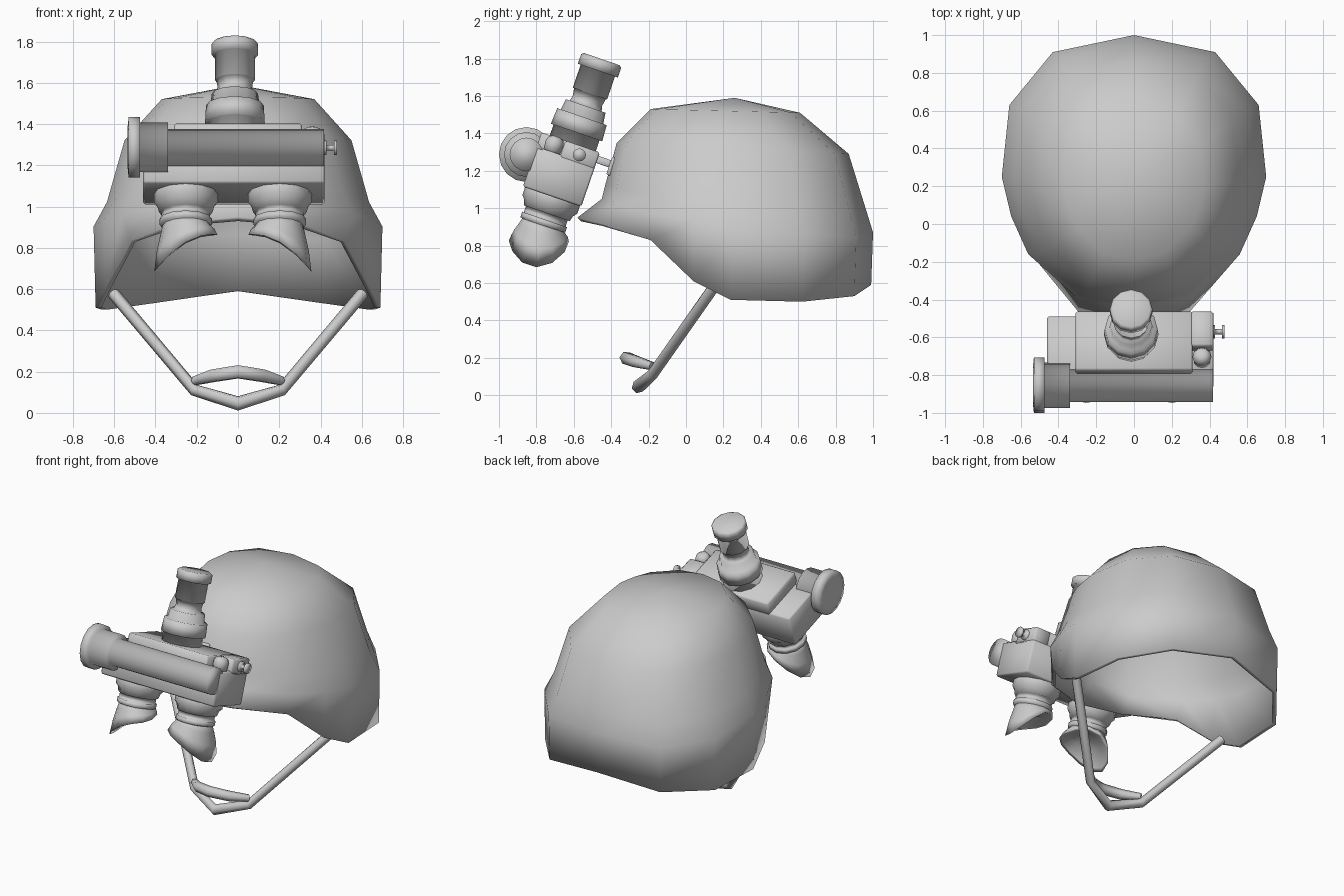
import bpy, bmesh, math
from mathutils import Matrix

if "Cube" in bpy.data.objects:
    bpy.data.objects.remove(bpy.data.objects["Cube"])

GREY = bpy.data.materials.new("grey")
GREY.diffuse_color = (0.6, 0.6, 0.6, 1)
GREY.use_nodes = True
GREY.node_tree.nodes["Principled BSDF"].inputs["Base Color"].default_value = GREY.diffuse_color
# Tilted frame of the viewing device: origin at the middle of its housing
TILT = Matrix.Translation((0, -0.665, 1.21)) @ Matrix.Rotation(math.radians(-19), 4, 'X')
ALONG_X = Matrix.Rotation(math.radians(90), 4, 'Y')


def finish(bm, name, frame=Matrix()):
    bmesh.ops.recalc_face_normals(bm, faces=bm.faces)
    bm.transform(frame)
    for f in bm.faces:
        f.smooth = True
    me = bpy.data.meshes.new(name)
    bm.to_mesh(me)
    bm.free()
    me.materials.append(GREY)
    ob = bpy.data.objects.new(name, me)
    bpy.context.collection.objects.link(ob)
    return ob


def lathe(name, profile, frame, n=12):
    """Rings from (height, radius[, slant]); slant tips and curves a ring."""
    bm = bmesh.new()
    rings = []
    for p in profile:
        z, r = p[:2]
        s = p[2] if len(p) > 2 else 0
        ring = []
        for i in range(n):
            c, d = math.cos(2 * math.pi * i / n), math.sin(2 * math.pi * i / n)
            ring.append(bm.verts.new((r * c, r * d - 0.4 * s * c + 0.1 * abs(s),
                                      z + s * c + abs(s) * (0.65 * d * d + 0.6 * d))))
        rings.append(ring)
    for a, b in zip(rings, rings[1:]):
        for i in range(n):
            j = (i + 1) % n
            bm.faces.new((a[i], a[j], b[j], b[i]))
    bm.faces.new(rings[0])
    bm.faces.new(rings[-1])
    return finish(bm, name, frame)


def box(name, x, y, z, bevel=0.01):
    bm = bmesh.new()
    bmesh.ops.create_cube(bm, size=1)
    for v in bm.verts:
        v.co = [(a + b) / 2 + c * (b - a) for (a, b), c in zip((x, y, z), v.co)]
    bmesh.ops.bevel(bm, geom=bm.edges[:], offset=bevel, segments=1, affect='EDGES')
    return finish(bm, name, TILT)


def tube(name, half_path, radius):
    """Mirrored strap path swept with a round section; path points carry a size factor."""
    pts = half_path + [(-x, y, z, f) for x, y, z, f in half_path[-2::-1]]
    cu = bpy.data.curves.new(name, 'CURVE')
    cu.dimensions = '3D'
    cu.bevel_depth = radius
    cu.bevel_resolution = 1
    cu.use_fill_caps = True
    sp = cu.splines.new('POLY')
    sp.points.add(len(pts) - 1)
    for p, (x, y, z, f) in zip(sp.points, pts):
        p.co = (x, y, z, 1)
        p.radius = f
    cu.materials.append(GREY)
    ob = bpy.data.objects.new(name, cu)
    bpy.context.collection.objects.link(ob)
    bpy.ops.object.select_all(action='DESELECT')
    ob.select_set(True)
    bpy.context.view_layer.objects.active = ob
    bpy.ops.object.convert(target='MESH')
    bpy.ops.object.shade_smooth()


# Helmet shell: half rim and half plan outline, front to back
rim = [(0, -0.58, 0.95), (0.29, -0.47, 0.92), (0.52, -0.19, 0.83), (0.64, 0.04, 0.61),
       (0.69, 0.24, 0.51), (0.66, 0.62, 0.50), (0.43, 0.90, 0.53), (0, 0.99, 0.59)]
plan = [(0, -0.45), (0.30, -0.39), (0.56, -0.16), (0.65, 0.04),
        (0.70, 0.25), (0.66, 0.63), (0.43, 0.91), (0, 1.0)]
# Level: half width, front y, back y, front z, back z, dip at the sides
levels = [(0.70, -0.45, 1.00, 1.05, 0.87, 0.06), (0.635, -0.43, 0.963, 1.13, 0.99, 0.04),
          (0.55, -0.37, 0.87, 1.35, 1.29, 0), (0.37, -0.19, 0.61, 1.53, 1.51, 0)]
rows = [rim]
for w, y0, y1, z0, z1, dip in levels:
    row = []
    for x, y in plan:
        t = (y + 0.45) / 1.45
        row.append((x * w / 0.70, y0 + t * (y1 - y0), z0 + t * (z1 - z0) - dip * x / 0.7))
    rows.append(row)
bm = bmesh.new()
loops = [[bm.verts.new(c) for c in r + [(-x, y, z) for x, y, z in r[-2:0:-1]]] for r in rows]
apex = bm.verts.new((0, 0.26, 1.59))
n = len(loops[0])
for i in range(n):
    j = (i + 1) % n
    for a, b in zip(loops, loops[1:]):
        bm.faces.new((a[i], a[j], b[j], b[i]))
    bm.faces.new((loops[-1][i], loops[-1][j], apex))
helmet = finish(bm, "helmet_shell")
mod = helmet.modifiers.new("thickness", 'SOLIDIFY')
mod.thickness = 0.028
mod.offset = -1

# Chin straps
tube("chin_strap", [(0.605, 0.15, 0.58, 1), (0.21, -0.18, 0.11, 1), (0, -0.255, 0.046, 1.2)], 0.03)
tube("chin_cup_strap", [(0.21, -0.18, 0.155, 0.7), (0.12, -0.27, 0.18, 1),
                        (0, -0.32, 0.199, 1.05)], 0.034)

# Housing with a lower left end and a notch at the right front
box("housing_base", (-0.46, 0.42), (-0.165, 0.165), (-0.157, 0.07))
box("housing_top", (-0.31, 0.31), (-0.165, 0.165), (0.04, 0.15))
box("housing_corner", (0.30, 0.42), (-0.03, 0.165), (0.04, 0.15))
lathe("notch_knob", [(0.06, 0.045), (0.12, 0.05), (0.145, 0.04), (0.155, 0.02)],
      TILT @ Matrix.Translation((0.36, -0.08, 0)))

# Side knob on the right end
lathe("side_knob", [(0.41, 0.035), (0.43, 0.035), (0.43, 0.014), (0.465, 0.014),
                    (0.465, 0.035), (0.48, 0.035)],
      Matrix.Translation((0, -0.57, 1.285)) @ ALONG_X)

# Horizontal tube with a collar and a large lens ring on its left end
lathe("cross_tube", [(-0.535, 0.1), (-0.53, 0.147), (-0.475, 0.147), (-0.475, 0.12),
                     (-0.34, 0.12), (-0.34, 0.09), (0.418, 0.09)],
      Matrix.Translation((0, -0.853, 1.287)) @ ALONG_X, 16)

# Upright eyepiece: stepped base, neck, grip and cap in one turned piece
lathe("upper_eyepiece", [(0.13, 0.13), (0.21, 0.13), (0.21, 0.145), (0.30, 0.14), (0.30, 0.12),
                         (0.36, 0.112), (0.36, 0.09), (0.39, 0.083), (0.43, 0.09),
                         (0.43, 0.097), (0.56, 0.097), (0.56, 0.113), (0.615, 0.113),
                         (0.625, 0.1)], TILT @ Matrix.Translation((-0.015, 0.012, 0)))

# Pair of lower eyepieces, each with a slanted flared cup
for side, x in (("left", -0.253), ("right", 0.203)):
    s = 1 if x > 0 else -1
    at = TILT @ Matrix.Translation((x, 0.002, 0))
    lathe(side + "_eyepiece", [(-0.11, 0.155), (-0.20, 0.155), (-0.22, 0.138), (-0.25, 0.13),
                               (-0.25, 0.118), (-0.285, 0.118), (-0.285, 0.127),
                               (-0.315, 0.127), (-0.32, 0.11), (-0.34, 0.11)], at)
    lathe(side + "_eye_cup", [(-0.30, 0.11, 0), (-0.34, 0.122, -0.018 * s),
                              (-0.39, 0.14, -0.048 * s), (-0.458, 0.153, -0.083 * s),
                              (-0.445, 0.14, -0.07 * s), (-0.39, 0.09, -0.03 * s)], at)

# Bracket joining the housing to the helmet
box("mount_arm", (-0.04, 0.04), (0.15, 0.28), (0.09, 0.13), 0.005)
box("mount_plate", (-0.05, 0.05), (0.235, 0.26), (0.05, 0.15), 0.005)
